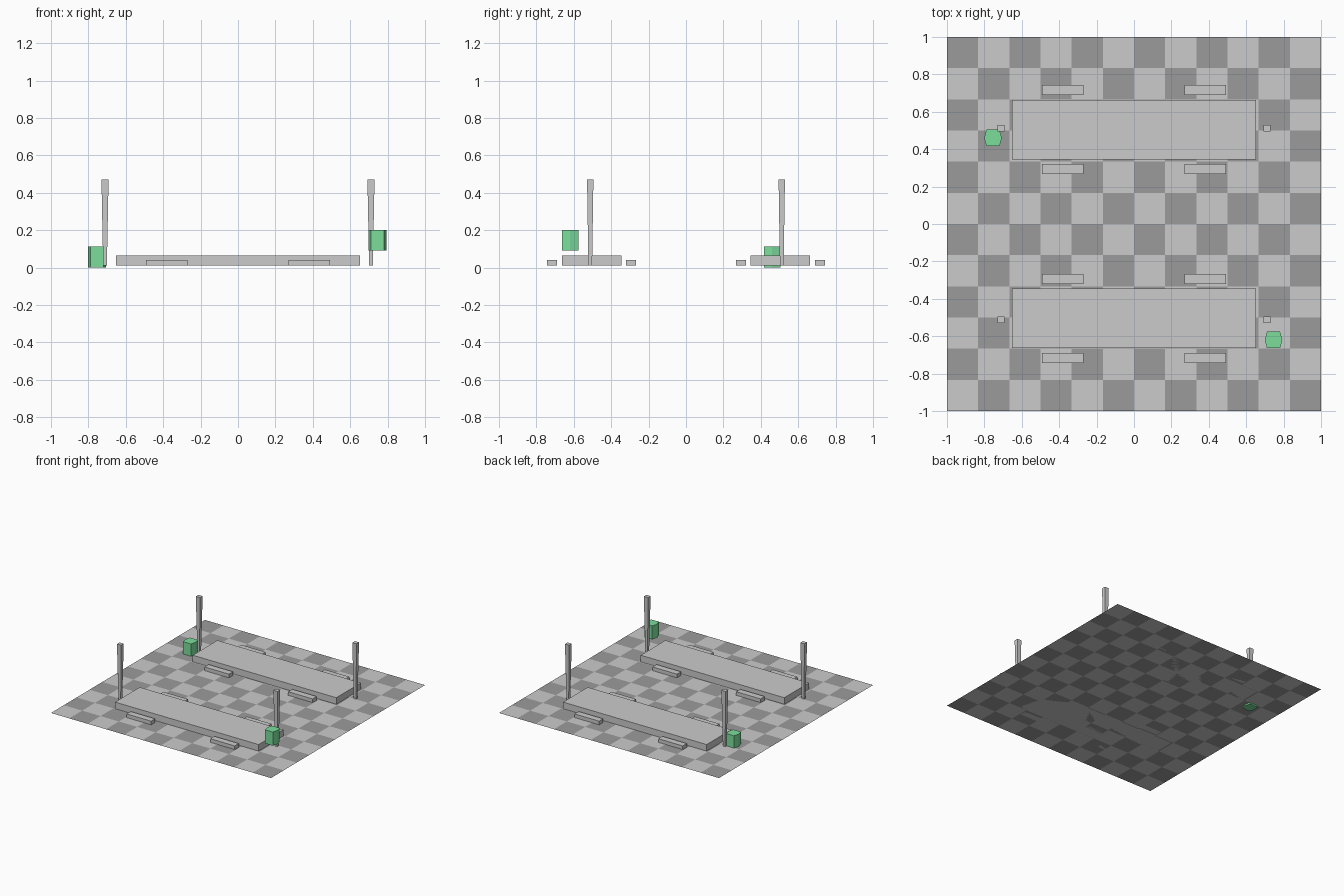
import bpy, bmesh
from mathutils import Matrix

if "Cube" in bpy.data.objects:
    bpy.data.objects.remove(bpy.data.objects["Cube"])

BASE = 0.011  # floor level


def finish(bm, name, mats=()):
    bmesh.ops.recalc_face_normals(bm, faces=bm.faces)
    me = bpy.data.meshes.new(name)
    bm.to_mesh(me)
    bm.free()
    for m in mats:
        me.materials.append(m)
    ob = bpy.data.objects.new(name, me)
    bpy.context.collection.objects.link(ob)
    return ob


def material(name, rgb):
    m = bpy.data.materials.new(name)
    m.diffuse_color = (*rgb, 1)
    m.use_nodes = True
    m.node_tree.nodes["Principled BSDF"].inputs["Base Color"].default_value = m.diffuse_color
    return m


def block(name, x, y, size, z=BASE):
    bm = bmesh.new()
    sx, sy, sz = size
    bmesh.ops.create_cube(bm, size=1, matrix=Matrix.Translation((x, y, z + sz / 2))
                          @ Matrix.Diagonal((sx, sy, sz, 1)))
    return finish(bm, name)


def loft(name, x, y, rings, mats=()):
    """Closed solid through (outline, z) rings."""
    bm = bmesh.new()
    loops = [[bm.verts.new((x + px, y + py, z)) for px, py in pts] for pts, z in rings]
    for a, b in zip(loops, loops[1:]):
        n = len(a)
        for i in range(n):
            bm.faces.new((a[i], a[(i + 1) % n], b[(i + 1) % n], b[i]))
    bm.faces.new(loops[0][::-1])
    bm.faces.new(loops[-1])
    return finish(bm, name, mats)


def rect(w, d):
    return [(-w / 2, -d / 2), (w / 2, -d / 2), (w / 2, d / 2), (-w / 2, d / 2)]


green = material("green", (0.20, 0.73, 0.33))
dark = material("dark_grey", (0.33, 0.33, 0.33))

# Checkered floor: one sheet of 12 x 12 tiles
bm = bmesh.new()
bmesh.ops.create_grid(bm, x_segments=12, y_segments=12, size=1,
                      matrix=Matrix.Translation((0, 0, BASE)))
for f in bm.faces:
    c = f.calc_center_median()
    f.material_index = (int((c.x + 1) * 6) + int((c.y + 1) * 6)) % 2
finish(bm, "floor", (None, dark))

for sy, side in ((-1, "front"), (1, "back")):
    # Table slab
    block(f"{side}_table", 0, sy * 0.504, (1.305, 0.32, 0.054))
    for sx, end in ((-1, "left"), (1, "right")):
        # Seats on both long sides of the table
        block(f"{side}_{end}_outer_seat", sx * 0.38, sy * 0.717, (0.222, 0.053, 0.03))
        block(f"{side}_{end}_inner_seat", sx * 0.38, sy * 0.294, (0.222, 0.053, 0.03))
        # Tapered posts, wider at the top
        loft(f"{side}_{end}_post", sx * 0.711, sy * 0.512,
             [(rect(0.02, 0.02), BASE), (rect(0.038, 0.034), 0.47)])

# Green six-sided bins
hexagon = [(-0.047, 0), (-0.035, -0.044), (0.035, -0.044),
           (0.047, 0), (0.035, 0.044), (-0.035, 0.044)]
for name, x, y, z in (("left_bin", -0.754, 0.46, 0.0), ("right_bin", 0.746, -0.62, 0.09)):
    loft(name, x, y, [(hexagon, z), (hexagon, z + 0.112)], (green,))
